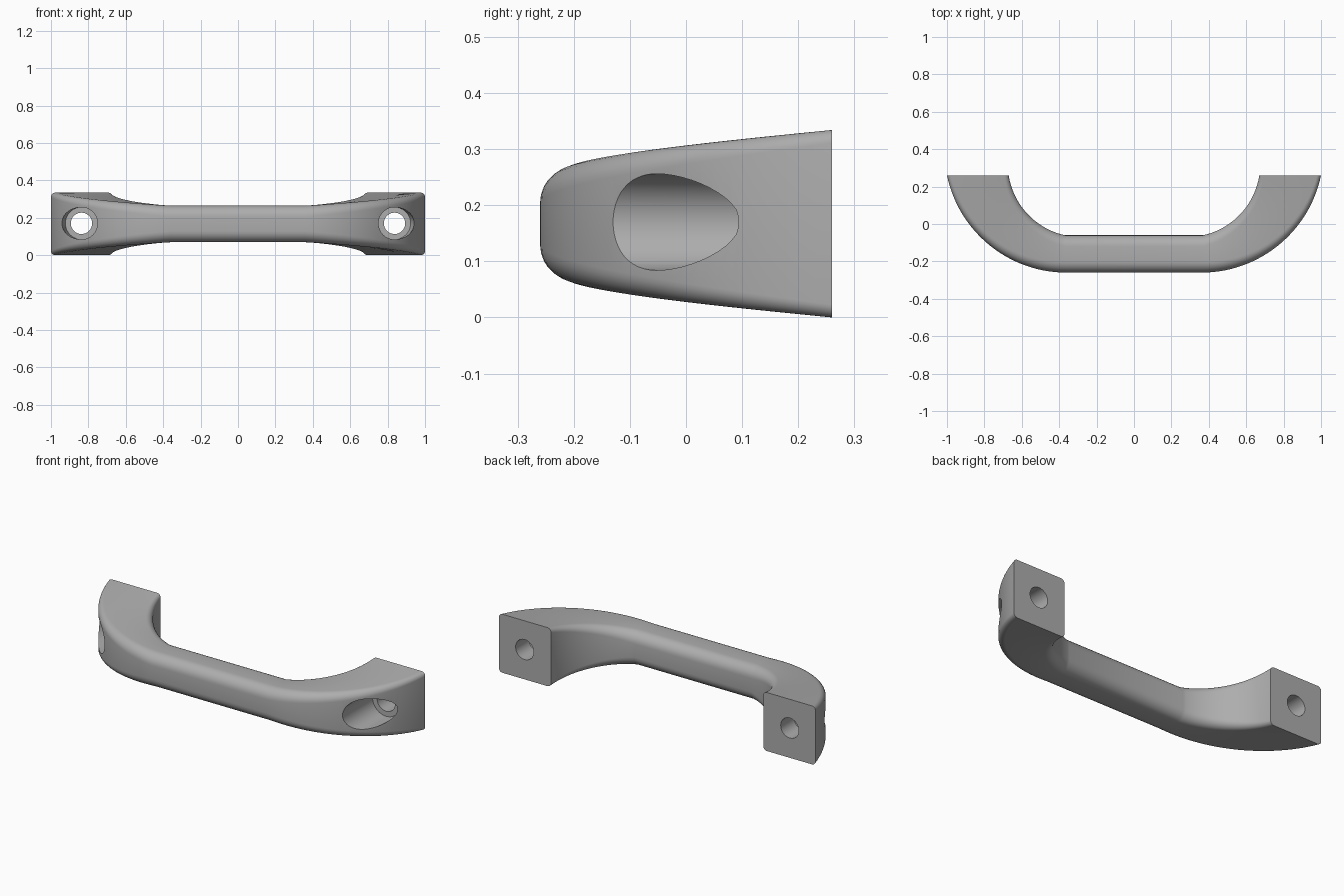
import bpy, bmesh
from math import sin, cos, pi, radians, atan2, hypot
from mathutils import Vector

cube = bpy.data.objects.get("Cube")
if cube:
    bpy.data.objects.remove(cube, do_unlink=True)

MID = 0.167        # height of the centre line
STEPS = 28         # sections in each curved arm
CORNER = 7         # segments in each rounded corner


def make_object(name, bm):
    bmesh.ops.recalc_face_normals(bm, faces=bm.faces)
    mesh = bpy.data.meshes.new(name)
    bm.to_mesh(mesh)
    bm.free()
    obj = bpy.data.objects.new(name, mesh)
    bpy.context.collection.objects.link(obj)
    return obj


def loft(bm, rings):
    loops = [[bm.verts.new(p) for p in ring] for ring in rings]
    n = len(loops[0])
    for a, b in zip(loops, loops[1:]):
        for i in range(n):
            j = (i + 1) % n
            bm.faces.new((a[i], a[j], b[j], b[i]))
    bm.faces.new(loops[0])
    bm.faces.new(loops[-1])


def arc_point(centre, start, end, t):
    """Point on the arc about centre, from start to end."""
    a = atan2(start[1] - centre[1], start[0] - centre[0])
    b = atan2(end[1] - centre[1], end[0] - centre[0])
    ra, rb = [hypot(p[0] - centre[0], p[1] - centre[1]) for p in (start, end)]
    ang, r = a + (b - a) * t, ra + (rb - ra) * t
    return Vector((centre[0] + r * cos(ang), centre[1] + r * sin(ang), MID))


def section(t, side):
    """Rounded rectangle spanning the inner and outer curve."""
    inner = arc_point((0.285, 0.32), (0.37, -0.06), (0.67, 0.26), t)
    outer = arc_point((0.36, 0.394), (0.36, -0.26), (1.0, 0.26), t)
    half_h = 0.098 + 0.069 * t ** 1.2
    radius = 0.06 - 0.037 * t
    centre = (inner + outer) / 2
    half_w = (outer - inner).length / 2
    along = (outer - inner).normalized()
    ring = []
    for q, (su, sv) in enumerate(((1, 1), (-1, 1), (-1, -1), (1, -1))):
        for k in range(CORNER + 1):
            a = (q + k / CORNER) * pi / 2
            u = su * (half_w - radius) + radius * cos(a)
            v = sv * (half_h - radius) + radius * sin(a)
            p = centre + along * u
            ring.append((side * p.x, p.y, MID + v))
    return ring


# Grip bar and both arms as one continuous loft
bm = bmesh.new()
params = [i / STEPS for i in range(STEPS + 1)]
loft(bm, [section(t, -1) for t in reversed(params)] + [section(t, 1) for t in params])
handle = make_object("handle", bm)

# Screw pockets: a recess flared outwards, with a through hole behind
bm = bmesh.new()
for side in (-1, 1):
    rings = []
    for y, r, flare in ((-0.6, 0.086, 1.22), (0.09, 0.086, 1.22), (0.14, 0.086, 1),
                        (0.14, 0.057, 1), (0.4, 0.057, 1)):
        ring = []
        for k in range(48):
            a = 2 * pi * k / 48
            dx = r * cos(a) * (flare if cos(a) > 0 else 1)
            ring.append((side * (0.837 + dx), y, MID + 0.003 + r * sin(a)))
        rings.append(ring)
    loft(bm, rings)
cutter = make_object("screw_pocket_cutter", bm)
cutter.hide_render = True

cut = handle.modifiers.new("screw_pockets", 'BOOLEAN')
cut.operation = 'DIFFERENCE'
cut.solver = 'EXACT'
cut.object = cutter
bpy.ops.object.select_all(action='DESELECT')
handle.select_set(True)
bpy.context.view_layer.objects.active = handle
bpy.ops.object.modifier_apply(modifier=cut.name)
bpy.data.objects.remove(cutter, do_unlink=True)

# Plain grey finish
grey = bpy.data.materials.new("satin_grey")
grey.use_nodes = True
colour = (0.42, 0.42, 0.42, 1)
grey.diffuse_color = colour
grey.node_tree.nodes["Principled BSDF"].inputs["Base Color"].default_value = colour
handle.data.materials.clear()
handle.data.materials.append(grey)
bpy.ops.object.shade_smooth_by_angle(angle=radians(32))
